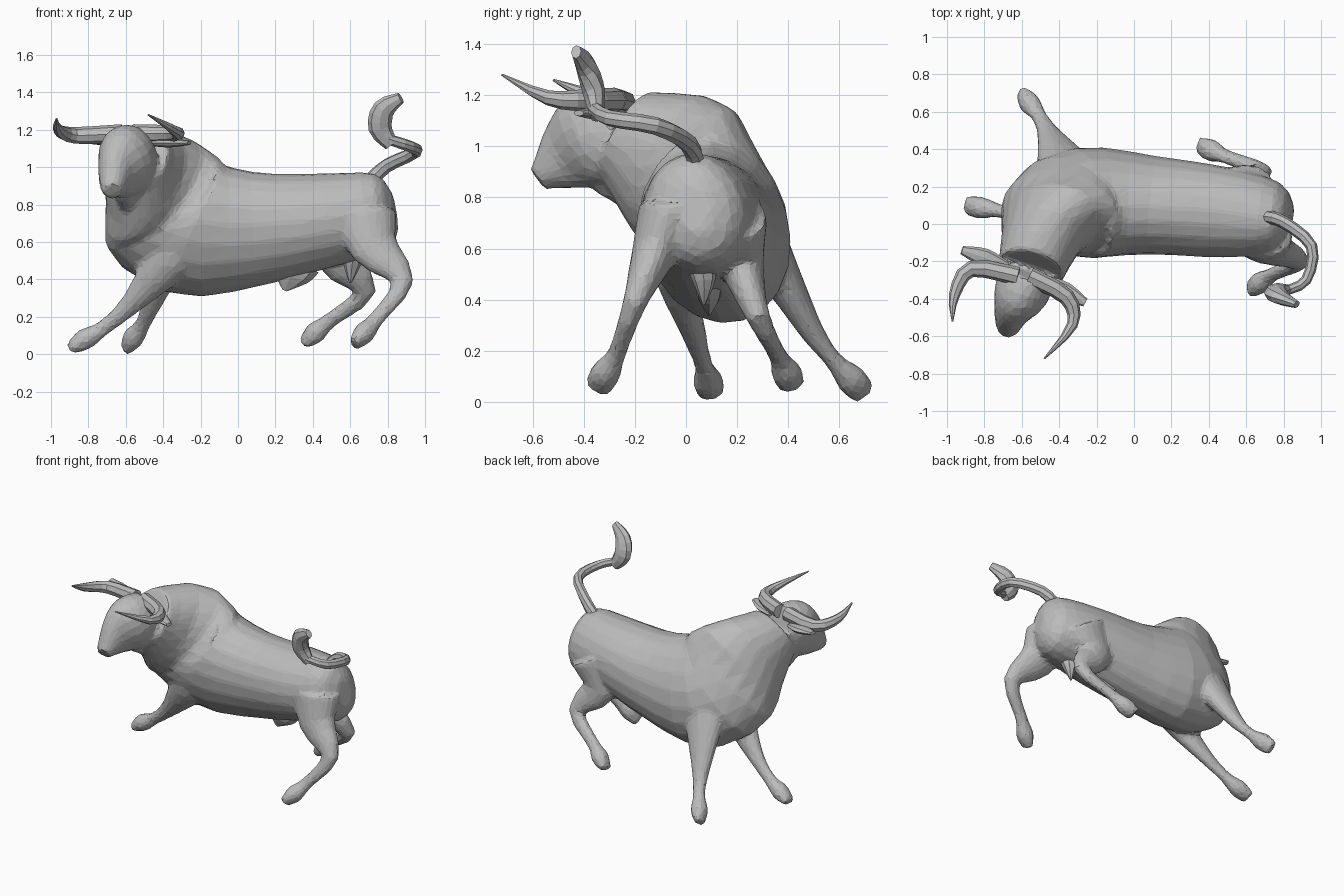
import bpy
import bmesh
from math import cos, sin, pi, tau
from mathutils import Vector

cube = bpy.data.objects.get("Cube")
if cube:
    bpy.data.objects.remove(cube, do_unlink=True)

grey = bpy.data.materials.new("stone grey")
grey.use_nodes = True
tone = (0.5, 0.5, 0.5, 1)
grey.diffuse_color = tone
grey.node_tree.nodes["Principled BSDF"].inputs["Base Color"].default_value = tone

UP = Vector((0, 0, 1))
FORWARD = Vector((1, 0, 0))
SIDEWAYS = Vector((0, 1, 0))
ROLLED = Vector((0, -.3, 1))


def smooth_rows(rows, steps=3):
    """Fill in a flowing curve through the given rows."""
    rows = [Vector(row) for row in rows]
    padded = [rows[0]] + rows + [rows[-1]]
    result = []
    for before, start, end, after in zip(padded, padded[1:], padded[2:], padded[3:]):
        leave, arrive = (end - before) / 2, (after - start) / 2
        for step in range(steps):
            t = step / steps
            ease = t * t * (3 - 2 * t)
            result.append(start.lerp(end, ease)
                          + leave * t * (1 - t) ** 2
                          - arrive * t * t * (1 - t))
    return result + [rows[-1]]


def loft(bm, rows, up, sides):
    """Skin oval rings along a path; each row is x, y, z, half width, half height."""
    rows = smooth_rows(rows)
    centres = [Vector(row[:3]) for row in rows]
    last = len(rows) - 1
    rings = []
    for i, (centre, row) in enumerate(zip(centres, rows)):
        width, height = row[3], row[4]
        along = (centres[min(i + 1, last)] - centres[max(i - 1, 0)]).normalized()
        side = along.cross(up).normalized()
        top = side.cross(along)
        ring = []
        for k in range(sides):
            angle = tau * k / sides
            offset = side * width * cos(angle) + top * height * sin(angle)
            ring.append(bm.verts.new(centre + offset))
        rings.append(ring)
    for ring, following in zip(rings, rings[1:]):
        for k in range(sides):
            n = (k + 1) % sides
            bm.faces.new((ring[k], ring[n], following[n], following[k]))
    bm.faces.new(rings[0][::-1])
    bm.faces.new(rings[-1])


def build(name, parts, sides=8):
    """Make one flat-shaded object from several lofts."""
    bm = bmesh.new()
    for rows, up in parts:
        loft(bm, rows, up, sides)
    bmesh.ops.recalc_face_normals(bm, faces=bm.faces)
    mesh = bpy.data.meshes.new(name)
    bm.to_mesh(mesh)
    bm.free()
    mesh.materials.append(grey)
    obj = bpy.data.objects.new(name, mesh)
    bpy.context.collection.objects.link(obj)
    return obj


def shaped(path, width, flatness, rule):
    """Turn a path into rows whose thickness follows a rule from start to end."""
    last = len(path) - 1
    rows = []
    for i, point in enumerate(path):
        size = width * rule(i / last)
        rows.append((*point, size, size * flatness))
    return rows


def taper(t):
    return 1.1 - t * t


def leaf(t):
    return sin(pi * (.2 + .65 * t))


def rope(t):
    return 1 - .3 * t


def leg(top, upper, knee, ankle, toe):
    """Rows for a leg, swelling into a hoof between the ankle and the toe."""
    hoof = tuple(Vector(ankle).lerp(Vector(toe), .55))
    muscle = [(.12, .17), (.085, .13), (.048, .06), (.036, .042), (.06, .058), (.05, .03)]
    joints = [top, upper, knee, ankle, hoof, toe]
    return [joint + size for joint, size in zip(joints, muscle)], FORWARD


# Torso and neck, rolled towards the front and turning at the shoulders
torso = [
    (.84, .03, .76, .06, .1), (.76, .04, .75, .18, .22), (.5, .06, .72, .24, .25),
    (.1, .1, .67, .26, .31), (-.27, .11, .69, .29, .39), (-.45, .01, .88, .23, .36),
    (-.55, -.24, 1.05, .18, .19)]

# Head with a deep jaw, pointing down to the muzzle
head = [
    (-.56, -.25, 1.07, .14, .16), (-.6, -.36, 1.03, .15, .2), (-.65, -.46, .96, .1, .15),
    (-.67, -.54, .9, .07, .08), (-.67, -.58, .87, .05, .05)]

# Loose skin from the jaw to the chest
dewlap = shaped([(-.6, -.3, .9), (-.56, -.14, .77), (-.42, .06, .46)], .07, 1.4, rope)

body = build("body", [
    (torso, ROLLED),
    (head, UP),
    (dewlap, UP),
    # Right hind leg, left hind leg, right front leg, left front leg
    leg((.68, -.07, .74), (.73, -.13, .57), (.88, -.2, .39), (.74, -.27, .19), (.62, -.35, .05)),
    leg((.6, .2, .72), (.53, .22, .53), (.68, .28, .34), (.49, .36, .18), (.35, .42, .06)),
    leg((-.3, -.04, .68), (-.38, -.04, .5), (-.57, .03, .27), (-.72, .07, .14), (-.9, .1, .03)),
    leg((-.34, .25, .7), (-.39, .35, .53), (-.46, .49, .28), (-.51, .58, .16), (-.6, .7, .03)),
], sides=20)

# Fuse the muscles into one skin, then reduce it to facets
fuse = body.modifiers.new("fuse", 'REMESH')
fuse.mode = 'VOXEL'
fuse.voxel_size = .016
soften = body.modifiers.new("soften", 'SMOOTH')
soften.factor = .5
soften.iterations = 5
facet = body.modifiers.new("facet", 'DECIMATE')
facet.ratio = .1

# Horns sweep out from the poll and forward to raised tips
horns = {
    "right_horn": [(-.62, -.28, 1.18), (-.87, -.24, 1.17), (-.96, -.38, 1.2), (-.97, -.52, 1.26)],
    "left_horn": [(-.56, -.28, 1.18), (-.36, -.39, 1.18), (-.33, -.54, 1.19), (-.48, -.72, 1.28)],
}
for name, path in horns.items():
    build(name, [(shaped(path, .045, 1, taper), UP)])

# Ears just below the horns
ears = {
    "right_ear": [(-.68, -.23, 1.13), (-.8, -.18, 1.15), (-.92, -.14, 1.17)],
    "left_ear": [(-.48, -.3, 1.13), (-.37, -.36, 1.13), (-.26, -.42, 1.13)],
}
for name, path in ears.items():
    build(name, [(shaped(path, .05, .5, leaf), UP)])

# Whipping tail ending in an upright tuft
tail = [(.7, .04, .92), (.8, .01, 1.01), (.95, -.12, 1.08), (.92, -.3, 1.11), (.8, -.36, 1.15)]
build("tail", [(shaped(tail, .037, 1.1, rope), UP)])
tuft = [(.82, -.35, 1.12), (.76, -.36, 1.21), (.78, -.39, 1.31), (.87, -.43, 1.37)]
build("tail_tuft", [(shaped(tuft, .065, .7, leaf), SIDEWAYS)])

# Underside details
sheath = [(.31, .09, .49), (.28, .09, .42), (.25, .09, .34)]
build("sheath", [(shaped(sheath, .06, 2, taper), FORWARD)])
scrotum = [(.62, .05, .58), (.61, .07, .48), (.6, .07, .38)]
build("scrotum", [(shaped(scrotum, .055, 1, taper), FORWARD)])
